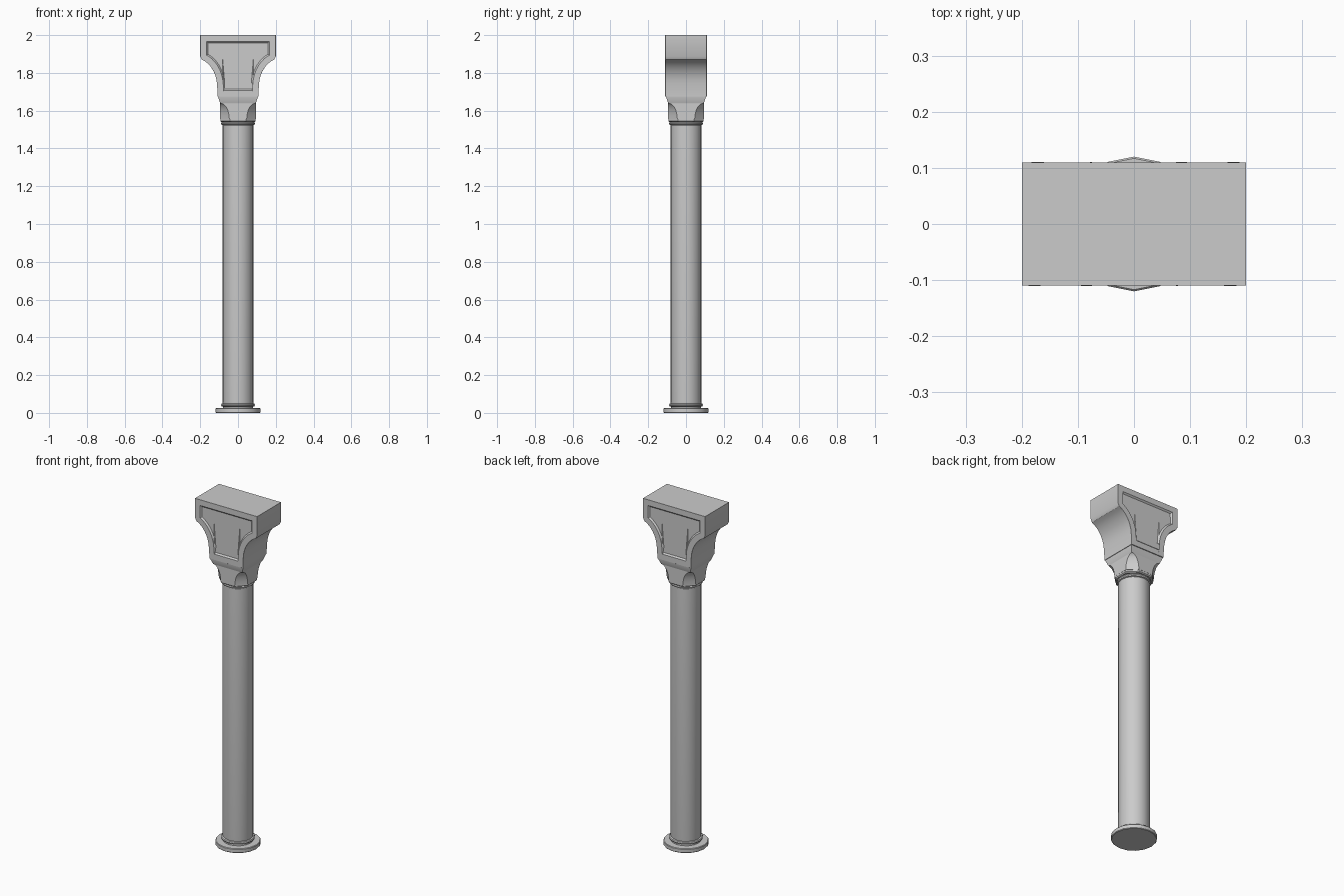
import bpy, bmesh, math

if "Cube" in bpy.data.objects:
    bpy.data.objects.remove(bpy.data.objects["Cube"])


def finish(bm, name, bevel=0.0, angle=30):
    bmesh.ops.recalc_face_normals(bm, faces=bm.faces)
    mesh = bpy.data.meshes.new(name)
    bm.to_mesh(mesh)
    bm.free()
    ob = bpy.data.objects.new(name, mesh)
    bpy.context.collection.objects.link(ob)
    bpy.ops.object.select_all(action='DESELECT')
    ob.select_set(True)
    bpy.context.view_layer.objects.active = ob
    if bevel:
        m = ob.modifiers.new("Bevel", 'BEVEL')
        m.width, m.segments = bevel, 1
        m.limit_method, m.angle_limit = 'ANGLE', math.radians(60)
        bpy.ops.object.modifier_apply(modifier=m.name)
    bpy.ops.object.shade_smooth_by_angle(angle=math.radians(angle))
    return ob


def loft(name, rings):
    """Skin a stack of equal-length point rings and cap both ends."""
    bm = bmesh.new()
    loops = [[bm.verts.new(p) for p in ring] for ring in rings]
    n = len(loops[0])
    for a, b in zip(loops, loops[1:]):
        for i in range(n):
            j = (i + 1) % n
            bm.faces.new((a[i], a[j], b[j], b[i]))
    bm.faces.new(loops[0])
    bm.faces.new(loops[-1])
    bmesh.ops.remove_doubles(bm, verts=bm.verts, dist=1e-5)
    return finish(bm, name)


def lathe(name, profile, sides=16):
    return loft(name, [[(r * math.cos(math.tau * i / sides), r * math.sin(math.tau * i / sides), z)
                        for i in range(sides)] for r, z in profile])


def chamfered_square(h, c, z):
    pts = []
    for sx, sy in ((1, 1), (-1, 1), (-1, -1), (1, -1)):
        pair = [(sx * h, sy * (h - c), z), (sx * (h - c), sy * h, z)]
        pts += pair if sx * sy > 0 else pair[::-1]
    return pts


# Round foot
lathe("base_disc", [(0.117, 0), (0.12, 0.003), (0.12, 0.022), (0.117, 0.025)])

# Shaft with a rounded ring at each end
def ring(z, r=0.081, bulge=0.009, half=0.009):
    return [(r + bulge * math.cos(a), z + half * math.sin(a))
            for a in (math.radians(d) for d in (-90, -45, 0, 45, 90))]

lathe("shaft", [(0.08, 0.02), (0.08, 0.032)] + ring(0.042) + [(0.082, 0.058), (0.082, 1.522)]
      + ring(1.532) + [(0.081, 1.545)])

# Octagonal slab under the capital
loft("capital_slab", [chamfered_square(0.088, 0.049, 1.54), chamfered_square(0.093, 0.05, 1.545),
                      chamfered_square(0.093, 0.05, 1.557)])

# Lower capital: square block with arched corner chamfers, flaring at the top
rings = []
for k in range(9):
    a = math.radians(90 * k / 8)
    rings.append(chamfered_square(0.094, 0.048 * math.cos(a), 1.555 + 0.085 * math.sin(a)))
rings += [chamfered_square(0.105, 0, 1.67), chamfered_square(0.105, 0, 1.68)]
loft("lower_capital", rings)

# Bracket-shaped upper block with recessed panels front and back
half = [(0.108, 1.675), (0.108, 1.70)]
for k in range(9):
    a = math.radians(5 + 65 * k / 8)
    half.append((0.111 + 0.122 * (1 - math.cos(a)), 1.73 + 0.149 * math.sin(a)))
half += [(0.20, 1.887), (0.20, 2.0)]
outline = half + [(-x, z) for x, z in reversed(half)]
bm = bmesh.new()
front, back = ([bm.verts.new((x, y, z)) for x, z in outline] for y in (-0.11, 0.11))
panels = [bm.faces.new(front), bm.faces.new(back[::-1])]
for i in range(len(outline)):
    j = (i + 1) % len(outline)
    bm.faces.new((front[i], back[i], back[j], front[j]))
bmesh.ops.recalc_face_normals(bm, faces=bm.faces)
for f in panels:
    bmesh.ops.inset_region(bm, faces=[f], thickness=0.033, use_even_offset=True)
    bmesh.ops.inset_region(bm, faces=[f], thickness=0.008, depth=-0.008, use_even_offset=True)
finish(bm, "upper_block", bevel=0.002)
